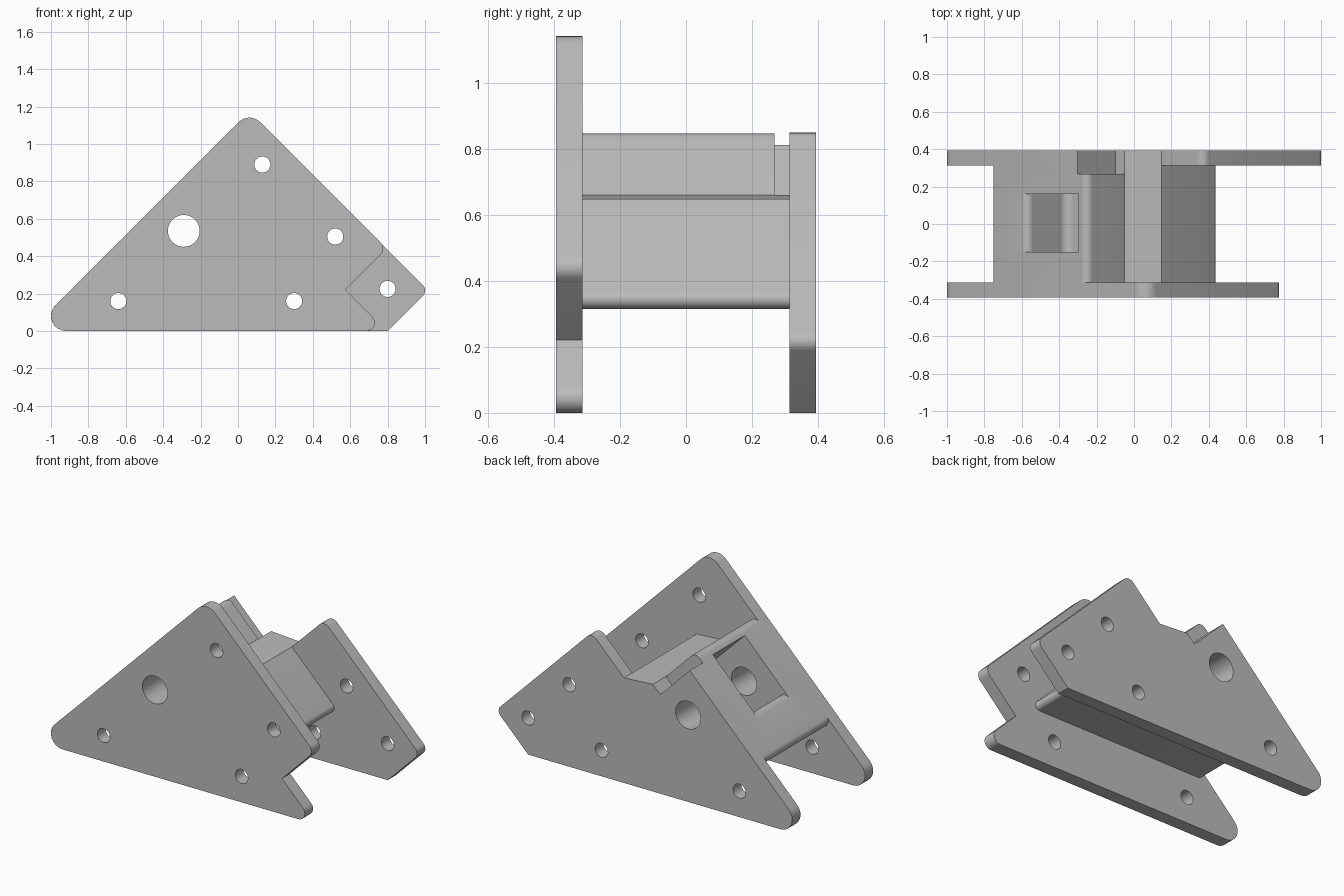
import bpy, bmesh, math
from mathutils import Vector

if "Cube" in bpy.data.objects:
    bpy.data.objects.remove(bpy.data.objects["Cube"])

grey = bpy.data.materials.new("plain grey")
grey.use_nodes = True
colour = (0.5, 0.5, 0.5, 1)
grey.diffuse_color = colour
grey.node_tree.nodes["Principled BSDF"].inputs["Base Color"].default_value = colour


def rounded(corners, steps=8):
    """Profile of (x, z, radius) corners with true arc fillets."""
    out = []
    for i, (x, z, r) in enumerate(corners):
        p = Vector((x, z))
        if r == 0:
            out.append(p)
            continue
        a = (Vector(corners[i - 1][:2]) - p).normalized()
        b = (Vector(corners[(i + 1) % len(corners)][:2]) - p).normalized()
        half = a.angle(b) / 2
        centre = p + (a + b).normalized() * (r / math.sin(half))
        start = p + a * (r / math.tan(half)) - centre
        end = p + b * (r / math.tan(half)) - centre
        sweep = math.pi - 2 * half
        for k in range(steps + 1):
            t = k / steps
            out.append(centre + (start * math.sin((1 - t) * sweep)
                                 + end * math.sin(t * sweep)) / math.sin(sweep))
    return out


def prism(name, points, y0, y1):
    """Extrude an x-z profile between two depths."""
    bm = bmesh.new()
    face = bm.faces.new([bm.verts.new((p[0], y0, p[1])) for p in points])
    grown = bmesh.ops.extrude_face_region(bm, geom=[face])["geom"]
    verts = [v for v in grown if isinstance(v, bmesh.types.BMVert)]
    bmesh.ops.translate(bm, verts=verts, vec=(0, y1 - y0, 0))
    bmesh.ops.recalc_face_normals(bm, faces=bm.faces)
    mesh = bpy.data.meshes.new(name)
    bm.to_mesh(mesh)
    bm.free()
    mesh.materials.append(grey)
    obj = bpy.data.objects.new(name, mesh)
    bpy.context.collection.objects.link(obj)
    return obj


def hole(x, z, r, n=40):
    ring = [(x + r * math.cos(2 * math.pi * k / n),
             z + r * math.sin(2 * math.pi * k / n)) for k in range(n)]
    return prism("hole_cutter", ring, -0.6, 0.6)


def cut(obj, cutters):
    bpy.ops.object.select_all(action="DESELECT")
    obj.select_set(True)
    bpy.context.view_layer.objects.active = obj
    for c in cutters:
        c.hide_render = True
        mod = obj.modifiers.new("cut", "BOOLEAN")
        mod.operation, mod.solver, mod.object = "DIFFERENCE", "EXACT", c
        bpy.ops.object.modifier_apply(modifier=mod.name)
        bpy.data.objects.remove(c)
    bpy.ops.object.shade_smooth_by_angle(angle=math.radians(30))


def groove():
    # Shallow recess along the rear of the saddle slope
    return prism("groove_cutter", [(-0.1, 0.61), (0, 0.71), (-0.2, 0.96), (-0.45, 0.96)],
                 0.268, 0.6)


SMALL, BIG = 0.043, 0.085
shared = [(-0.64, 0.16), (0.3, 0.16), (0.52, 0.505)]
IN, OUT = 0.314, 0.394

# Front plate: rounded triangle with a V notch
front = prism("front_plate", rounded([
    (-1.113, 0, 0.08), (0.795, 0, 0.045), (0.575, 0.22, 0),
    (0.795, 0.44, 0.045), (0.061, 1.174, 0.08)]), -OUT, -IN)
cut(front, [hole(x, z, SMALL) for x, z in shared + [(0.13, 0.89)]]
    + [hole(-0.29, 0.535, BIG)])

# Back plate: longer nose with a saddle cut in the top
back = prism("back_plate", rounded([
    (-1.113, 0, 0.08), (0.8, 0, 0), (1.017, 0.217, 0.04), (0.367, 0.867, 0.045),
    (0.147, 0.647, 0), (-0.05, 0.66, 0), (-0.252, 0.862, 0.04)]), IN, OUT)
cut(back, [groove(), hole(-0.29, 0.535, BIG)]
    + [hole(x, z, SMALL) for x, z in shared + [(0.8, 0.225)]])

# Centre block joining the plates, with a deep pocket in its long slope
block = prism("centre_block", rounded([
    (-0.798, 0.315, 0.033), (0.479, 0.315, 0.03), (0.147, 0.647, 0),
    (-0.05, 0.66, 0), (-0.252, 0.862, 0.04)]), -IN, IN)
pocket = prism("pocket_cutter", rounded([
    (-0.395, 0.918, 0), (-0.084, 0.607, 0), (-0.357, 0.333, 0.05),
    (-0.57, 0.543, 0.04), (-0.67, 0.443, 0), (-0.77, 0.543, 0)]), -0.15, 0.16)
cut(block, [groove(), hole(-0.29, 0.535, BIG), pocket])
